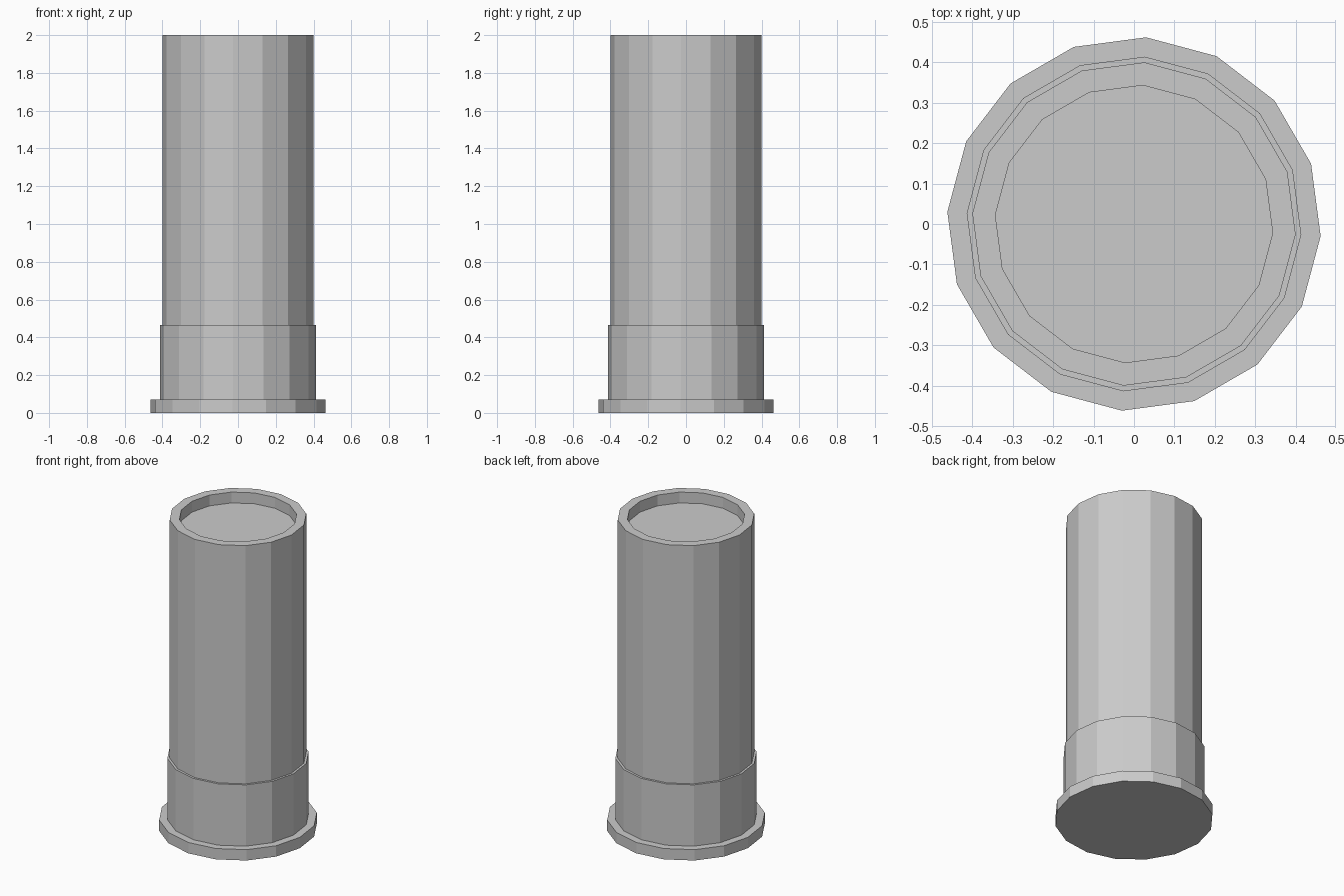
import bpy
import bmesh
import math

if "Cube" in bpy.data.objects:
    bpy.data.objects.remove(bpy.data.objects["Cube"], do_unlink=True)

SIDES = 16
TURN = math.radians(-3.7)

# One plain grey for the whole model
grey = bpy.data.materials.new("plain grey")
grey.use_nodes = True
COLOUR = (0.6, 0.6, 0.6, 1)
grey.diffuse_color = COLOUR
grey.node_tree.nodes["Principled BSDF"].inputs["Base Color"].default_value = COLOUR


def lathe(name, profile):
    """Flat-sided solid from (radius, height) rings, capped at both ends."""
    bm = bmesh.new()
    rings = []
    for r, z in profile:
        angles = [TURN + math.tau * i / SIDES for i in range(SIDES)]
        rings.append([bm.verts.new((r * math.cos(a), r * math.sin(a), z)) for a in angles])
    for low, high in zip(rings, rings[1:]):
        for i in range(SIDES):
            j = (i + 1) % SIDES
            bm.faces.new((low[i], low[j], high[j], high[i]))
    bm.faces.new(rings[0][::-1])
    bm.faces.new(rings[-1])
    mesh = bpy.data.meshes.new(name)
    bm.to_mesh(mesh)
    bm.free()
    mesh.materials.append(grey)
    obj = bpy.data.objects.new(name, mesh)
    bpy.context.collection.objects.link(obj)


# Flanged base, stepped collar and tall tube with a recessed top
lathe("shell_casing", [
    (0.463, 0), (0.463, 0.07),
    (0.415, 0.07), (0.415, 0.465),
    (0.401, 0.465), (0.401, 2),
    (0.344, 2), (0.344, 1.93),
])
